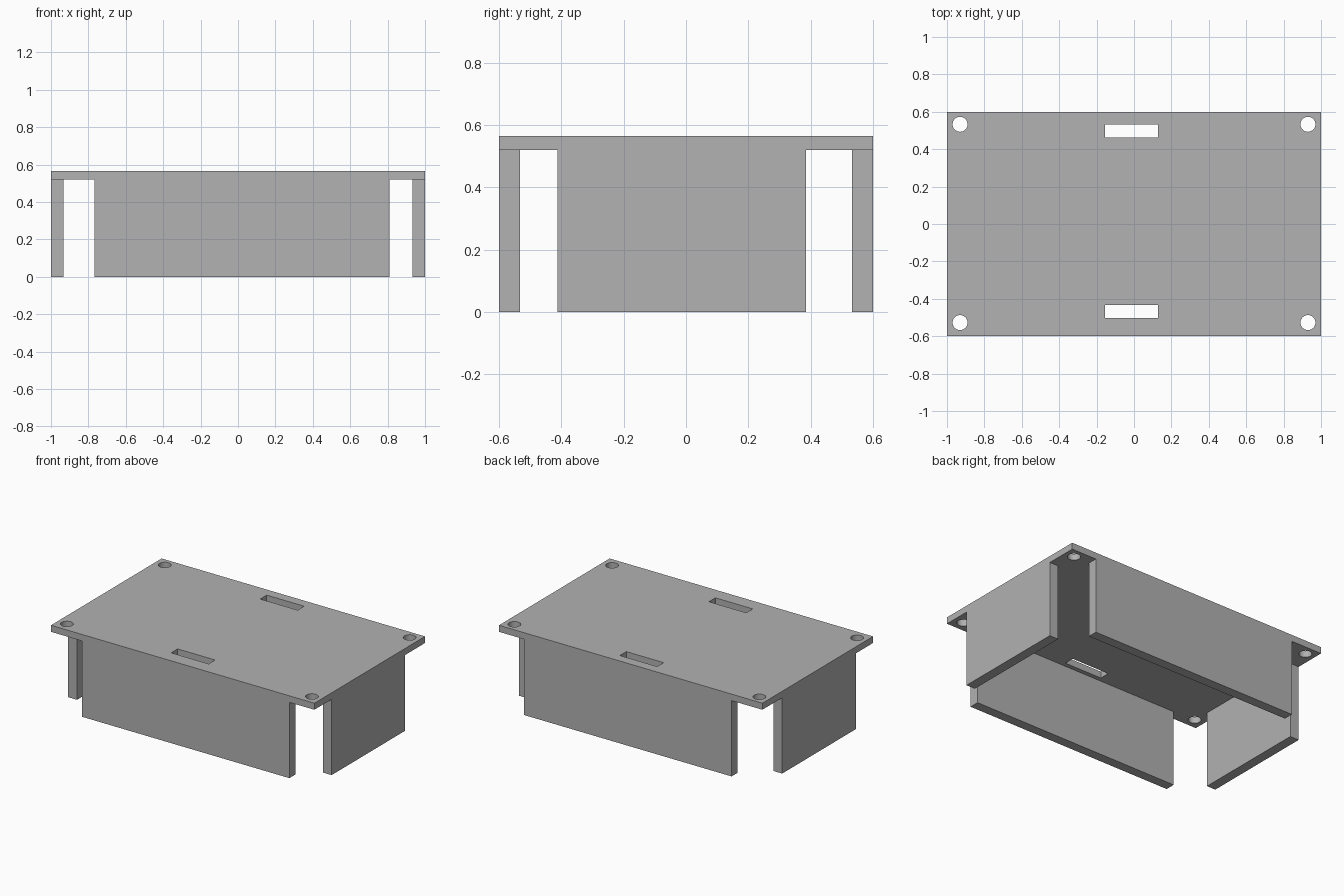
import bpy
from math import radians

cube = bpy.data.objects.get("Cube")
if cube:
    bpy.data.objects.remove(cube, do_unlink=True)

TOP, UNDER = 0.565, 0.52      # plate top and underside
HX, HY, WALL = 1.0, 0.6, 0.067  # half sizes and wall thickness

grey = bpy.data.materials.new("plain grey")
grey.use_nodes = True
grey.diffuse_color = (0.445, 0.445, 0.445, 1)
grey.node_tree.nodes["Principled BSDF"].inputs["Base Color"].default_value = grey.diffuse_color


def box(name, x, y, z):
    """Axis-aligned box from (min, max) ranges."""
    ranges = (x, y, z)
    bpy.ops.mesh.primitive_cube_add(size=1, location=[(a + b) / 2 for a, b in ranges])
    obj = bpy.context.object
    obj.name = name
    obj.scale = [b - a for a, b in ranges]
    bpy.ops.object.transform_apply(location=False, rotation=False, scale=True)
    obj.data.materials.append(grey)
    return obj


def cut(target, cutter):
    """Subtract the cutter from the target, then discard it."""
    cutter.hide_render = True
    mod = target.modifiers.new("cut", "BOOLEAN")
    mod.operation = "DIFFERENCE"
    mod.solver = "EXACT"
    mod.object = cutter
    bpy.context.view_layer.objects.active = target
    bpy.ops.object.modifier_apply(modifier=mod.name)
    bpy.data.objects.remove(cutter, do_unlink=True)


# Top plate
plate = box("top_plate", (-HX, HX), (-HY, HY), (UNDER, TOP))

# Round corner holes
for x in (-0.93, 0.93):
    for y in (-0.527, 0.533):
        bpy.ops.mesh.primitive_cylinder_add(vertices=48, radius=0.04, depth=0.3,
                                            location=(x, y, TOP))
        hole = bpy.context.object
        hole.data.materials.append(grey)
        cut(plate, hole)

# Two slots, near the front and back edges
for y in ((-0.503, -0.433), (0.463, HY - WALL)):
    cut(plate, box("slot_cutter", (-0.155, 0.129), y, (UNDER - 0.1, TOP + 0.1)))

bpy.ops.object.select_all(action="DESELECT")
plate.select_set(True)
bpy.context.view_layer.objects.active = plate
bpy.ops.object.shade_smooth_by_angle(angle=radians(30))

# Four separate skirt walls, flush with the plate edges
LONG, SHORT = (-0.766, 0.81), (-0.413, 0.385)
box("front_wall", LONG, (-HY, -HY + WALL), (0, UNDER))
box("back_wall", LONG, (HY - WALL, HY), (0, UNDER))
box("right_wall", (-HX, -HX + WALL), SHORT, (0, UNDER))
box("left_wall", (HX - WALL, HX), SHORT, (0, UNDER))
